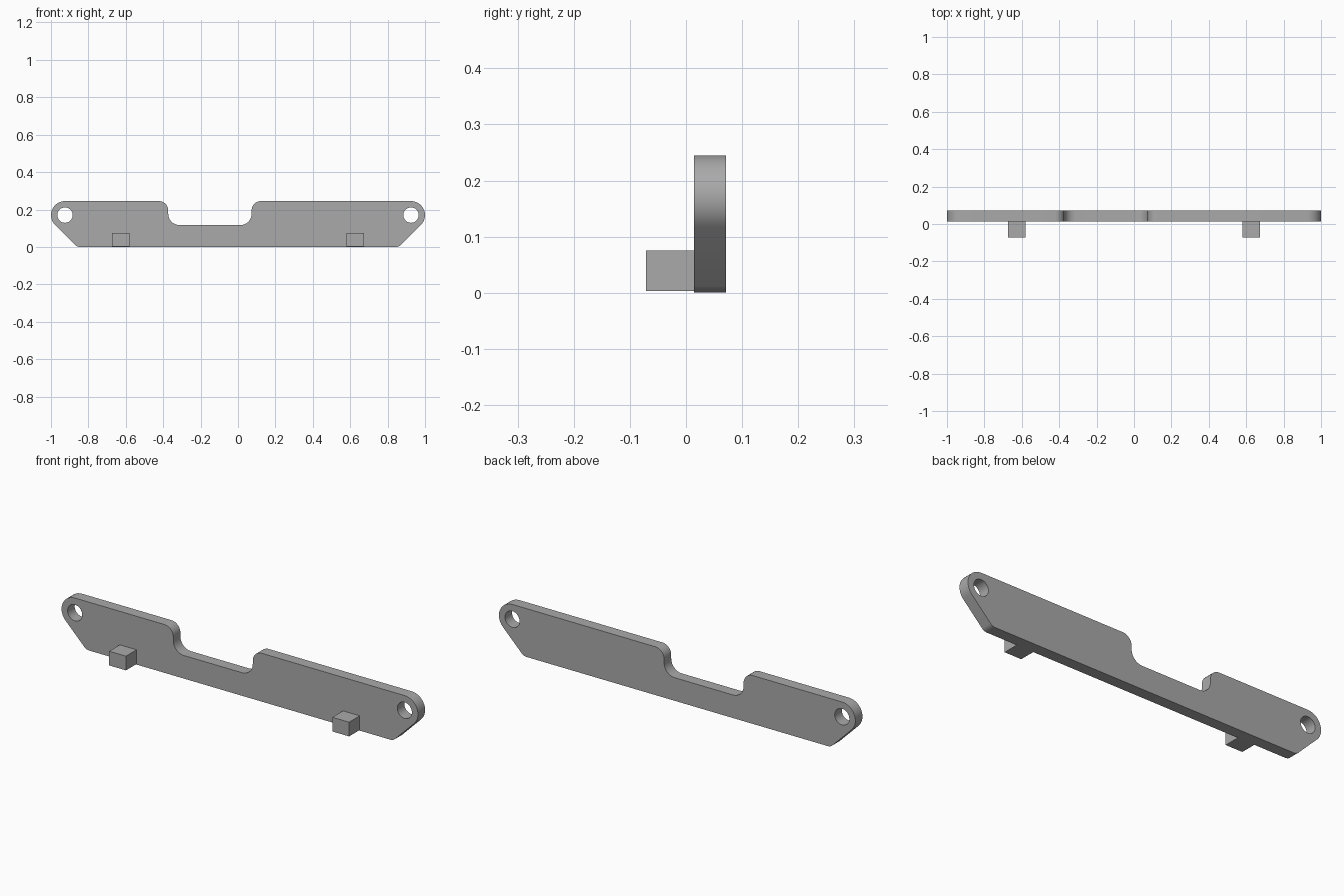
import bpy
import bmesh
import math
from mathutils import Vector, Matrix

cube = bpy.data.objects.get("Cube")
if cube:
    bpy.data.objects.remove(cube, do_unlink=True)

grey = bpy.data.materials.new("plain grey")
grey.use_nodes = True
colour = (0.4, 0.4, 0.4, 1)
grey.diffuse_color = colour
grey.node_tree.nodes["Principled BSDF"].inputs["Base Color"].default_value = colour

TOP, NOTCH = 0.245, 0.117
FRONT, BACK = 0.014, 0.071


def fillet(corners, steps=14):
    """Round each (x, z, radius) corner of a closed outline with an arc."""
    points = []
    for i, (x, z, r) in enumerate(corners):
        c = Vector((x, z))
        a = (Vector(corners[i - 1][:2]) - c).normalized()
        b = (Vector(corners[(i + 1) % len(corners)][:2]) - c).normalized()
        half = a.angle(b) / 2
        centre = c + (a + b).normalized() * r / math.sin(half)
        start = c + a * r / math.tan(half) - centre
        end = c + b * r / math.tan(half) - centre
        turn = math.atan2(start.x * end.y - start.y * end.x, start.dot(end))
        for k in range(steps + 1):
            t = turn * k / steps
            points.append((centre.x + start.x * math.cos(t) - start.y * math.sin(t),
                           centre.y + start.x * math.sin(t) + start.y * math.cos(t)))
    return points


def circle(x, z, r, n=40):
    return [(x + r * math.cos(math.tau * i / n), z + r * math.sin(math.tau * i / n))
            for i in range(n)]


def add_object(name, mesh):
    obj = bpy.data.objects.new(name, mesh)
    bpy.context.collection.objects.link(obj)
    mesh.materials.clear()
    mesh.materials.append(grey)
    return obj


def extruded(name, loops, y0, y1):
    """Fill the outlines (the inner ones are holes) and extrude along y."""
    curve = bpy.data.curves.new(name, "CURVE")
    curve.dimensions = "2D"
    curve.fill_mode = "BOTH"
    curve.extrude = (y1 - y0) / 2
    for loop in loops:
        spline = curve.splines.new("POLY")
        spline.points.add(len(loop) - 1)
        spline.use_cyclic_u = True
        for point, (x, z) in zip(spline.points, loop):
            point.co = (x, z, 0, 1)
    helper = bpy.data.objects.new(name + " outline", curve)
    bpy.context.collection.objects.link(helper)
    mesh = bpy.data.meshes.new_from_object(
        helper.evaluated_get(bpy.context.evaluated_depsgraph_get()))
    bpy.data.objects.remove(helper, do_unlink=True)
    bm = bmesh.new()
    bm.from_mesh(mesh)
    bmesh.ops.remove_doubles(bm, verts=bm.verts, dist=0.00005)
    bm.transform(Matrix.Translation((0, (y0 + y1) / 2, 0)) @ Matrix.Rotation(math.pi / 2, 4, "X"))
    bmesh.ops.recalc_face_normals(bm, faces=bm.faces)
    bm.to_mesh(mesh)
    bm.free()
    return add_object(name, mesh)


# Plate: slanted lower corners, round ends with holes, off-centre notch
foot = 0.861
tip = foot + TOP
outline = fillet([
    (-foot, 0, 0.04), (foot, 0, 0.04), (tip, TOP, 0.075),
    (0.073, TOP, 0.05), (0.073, NOTCH, 0.06),
    (-0.373, NOTCH, 0.06), (-0.373, TOP, 0.05), (-tip, TOP, 0.075),
])
holes = [circle(side * 0.925, 0.17, 0.041) for side in (-1, 1)]
plate = extruded("mounting_plate", [outline] + holes, FRONT, BACK)
bpy.ops.object.select_all(action="DESELECT")
plate.select_set(True)
bpy.context.view_layer.objects.active = plate
bpy.ops.object.shade_smooth_by_angle(angle=math.radians(30))

# Square pegs on the front
for name, side in (("right_peg", -1), ("left_peg", 1)):
    bm = bmesh.new()
    bmesh.ops.create_cube(bm, size=1)
    bm.transform(Matrix.Translation((side * 0.626, -0.026, 0.039))
                 @ Matrix.Diagonal((0.094, 0.09, 0.072, 1)))
    mesh = bpy.data.meshes.new(name)
    bm.to_mesh(mesh)
    bm.free()
    add_object(name, mesh)
